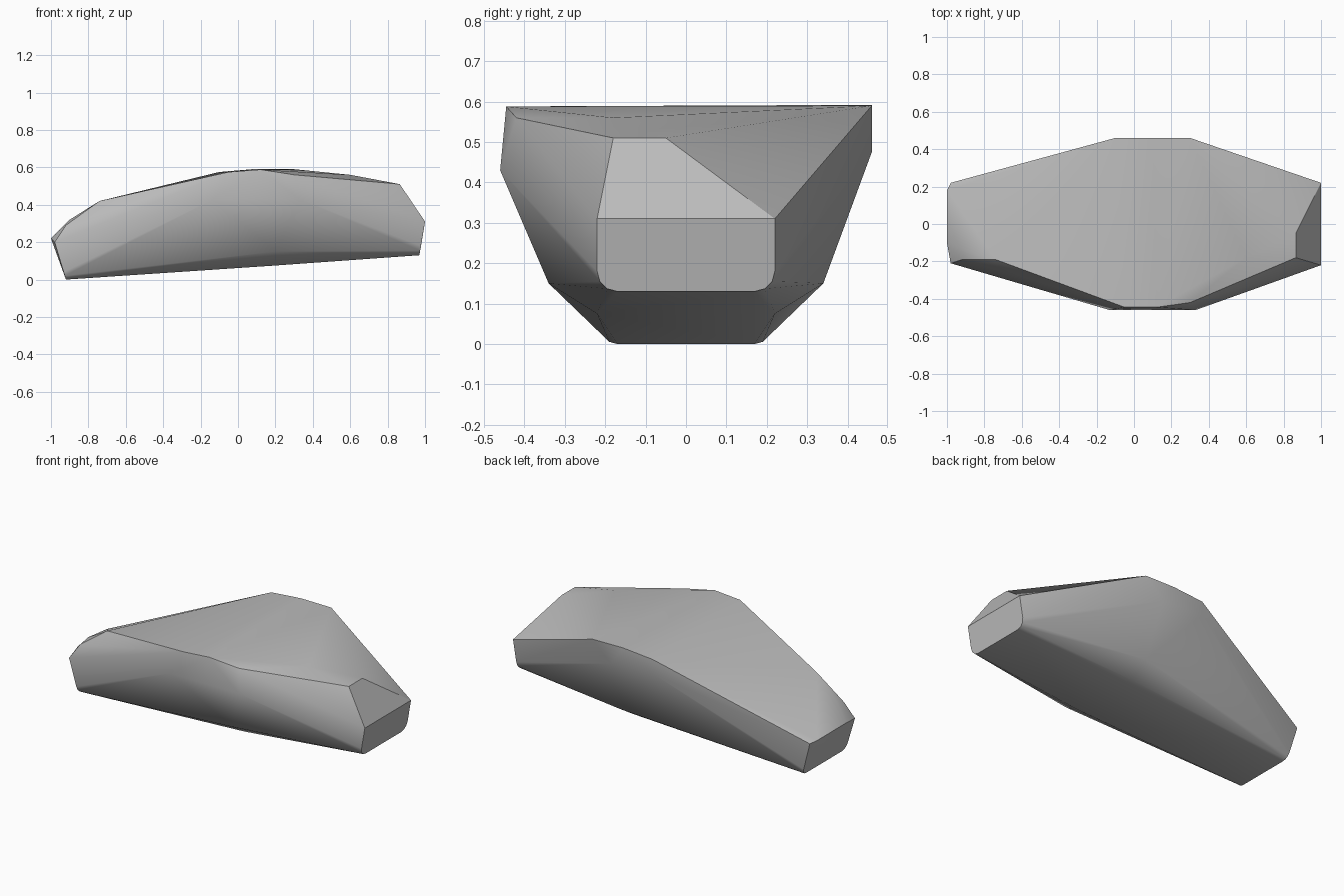
import bpy, bmesh, math

cube = bpy.data.objects.get("Cube")
if cube:
    bpy.data.objects.remove(cube, do_unlink=True)

stone = bpy.data.materials.new("stone_grey")
stone.use_nodes = True
grey = (0.5, 0.5, 0.5, 1)
stone.diffuse_color = grey
stone.node_tree.nodes["Principled BSDF"].inputs["Base Color"].default_value = grey


def both_sides(x, y, z):
    """The same corner on the front and the back."""
    return [(x, -y, z), (x, y, z)]


corners = []

# Underside and the two blunt ends, with rounded lower corners
def rounded_foot(x, z, lean, width, radius):
    for i in range(4):
        a = math.pi / 6 * i
        up = radius * (1 - math.cos(a))
        corners.extend(both_sides(x + lean * up, width - radius + radius * math.sin(a), z + up))

rounded_foot(-0.92, 0.0, -0.3, 0.21, 0.04)
rounded_foot(0.97, 0.13, 0.16, 0.22, 0.05)
corners += both_sides(1.0, 0.22, 0.31)
corners += both_sides(0.2, 0.22, 0.075)
corners += both_sides(0.2, 0.34, 0.15)

# Low end: chamfered shoulder
corners += [(-0.98, 0.22, 0.21), (-1.0, 0.18, 0.22), (-1.0, -0.1, 0.22),
            (-0.98, -0.21, 0.2), (-0.9, -0.14, 0.32), (-0.92, -0.19, 0.29),
            (-0.74, -0.19, 0.42)]

# Front bulge: widest edge and the rim above it
corners += [(-0.13, -0.46, 0.43), (0.33, -0.46, 0.43),
            (-0.05, -0.445, 0.575), (0.12, -0.445, 0.588), (0.3, -0.42, 0.56)]

# Back bulge: rim and its lower edge
corners += [(-0.1, 0.46, 0.575), (0.1, 0.46, 0.592), (0.3, 0.46, 0.59),
            (0.18, 0.46, 0.475), (-0.1, 0.46, 0.49)]

# High end: crown above the sloping face
corners += [(0.865, -0.18, 0.51), (0.865, -0.05, 0.51), (0.6, -0.18, 0.56)]

# Wrap the corners in one faceted shell
bm = bmesh.new()
for c in corners:
    bm.verts.new(c)
hull = bmesh.ops.convex_hull(bm, input=bm.verts)
spare = {v for v in hull["geom_interior"] + hull["geom_unused"]
         if isinstance(v, bmesh.types.BMVert)}
bmesh.ops.delete(bm, geom=list(spare), context="VERTS")
bmesh.ops.dissolve_limit(bm, angle_limit=math.radians(1), verts=bm.verts, edges=bm.edges)
bmesh.ops.recalc_face_normals(bm, faces=bm.faces)
mesh = bpy.data.meshes.new("boulder")
bm.to_mesh(mesh)
bm.free()
mesh.materials.append(stone)

boulder = bpy.data.objects.new("boulder", mesh)
bpy.context.collection.objects.link(boulder)
bpy.context.view_layer.objects.active = boulder
boulder.select_set(True)
bpy.ops.object.shade_smooth_by_angle(angle=math.radians(30))
